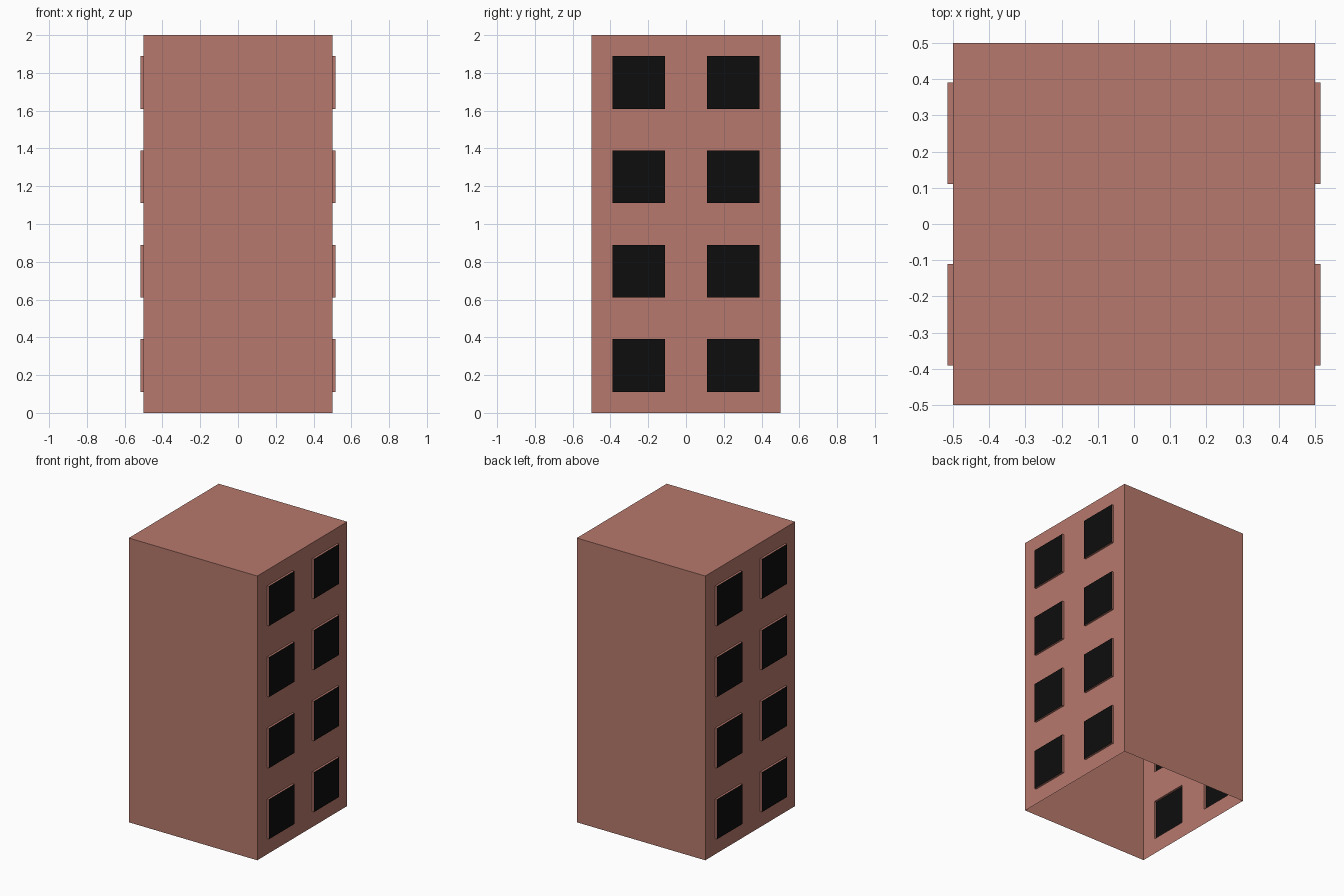
import bpy
import bmesh
from mathutils import Matrix, Vector

if "Cube" in bpy.data.objects:
    bpy.data.objects.remove(bpy.data.objects["Cube"], do_unlink=True)


def make_material(name, rgb):
    mat = bpy.data.materials.new(name)
    mat.use_nodes = True
    color = (*rgb, 1.0)
    mat.diffuse_color = color
    mat.node_tree.nodes["Principled BSDF"].inputs["Base Color"].default_value = color
    return mat


wall_mat = make_material("brick red", (0.47, 0.19, 0.15))
window_mat = make_material("window black", (0.004, 0.004, 0.004))

# Hollow tower shell, open underneath
bm = bmesh.new()
bmesh.ops.create_cube(bm, size=1.0, matrix=Matrix.Translation((0, 0, 1)) @ Matrix.Diagonal((1, 1, 2, 1)))
bottom = [f for f in bm.faces if f.normal.z < -0.9]
bmesh.ops.delete(bm, geom=bottom, context='FACES_ONLY')


def side_faces():
    return [f for f in bm.faces if abs(f.normal.x) > 0.9]


# Split both side walls into two columns and four storeys
cuts = [(Vector((0, 0, 1)), Vector((0, 1, 0)))]
cuts += [(Vector((0, 0, z)), Vector((0, 0, 1))) for z in (0.5, 1.0, 1.5)]
for point, normal in cuts:
    faces = side_faces()
    edges = {e for f in faces for e in f.edges}
    verts = {v for f in faces for v in f.verts}
    bmesh.ops.bisect_plane(bm, geom=faces + list(edges) + list(verts),
                           plane_co=point, plane_no=normal)
bm.normal_update()

# Inset one window per cell and push it out a little
windows = side_faces()
bmesh.ops.inset_individual(bm, faces=windows, thickness=0.11, use_even_offset=True)
bm.normal_update()
bmesh.ops.inset_individual(bm, faces=windows, thickness=0.0, depth=0.015)

# Only the outermost faces are dark glass
for face in bm.faces:
    face.material_index = int(all(abs(v.co.x) > 0.51 for v in face.verts))

mesh = bpy.data.meshes.new("tower_block")
bm.to_mesh(mesh)
bm.free()
mesh.materials.append(wall_mat)
mesh.materials.append(window_mat)
bpy.context.scene.collection.objects.link(bpy.data.objects.new("tower_block", mesh))
